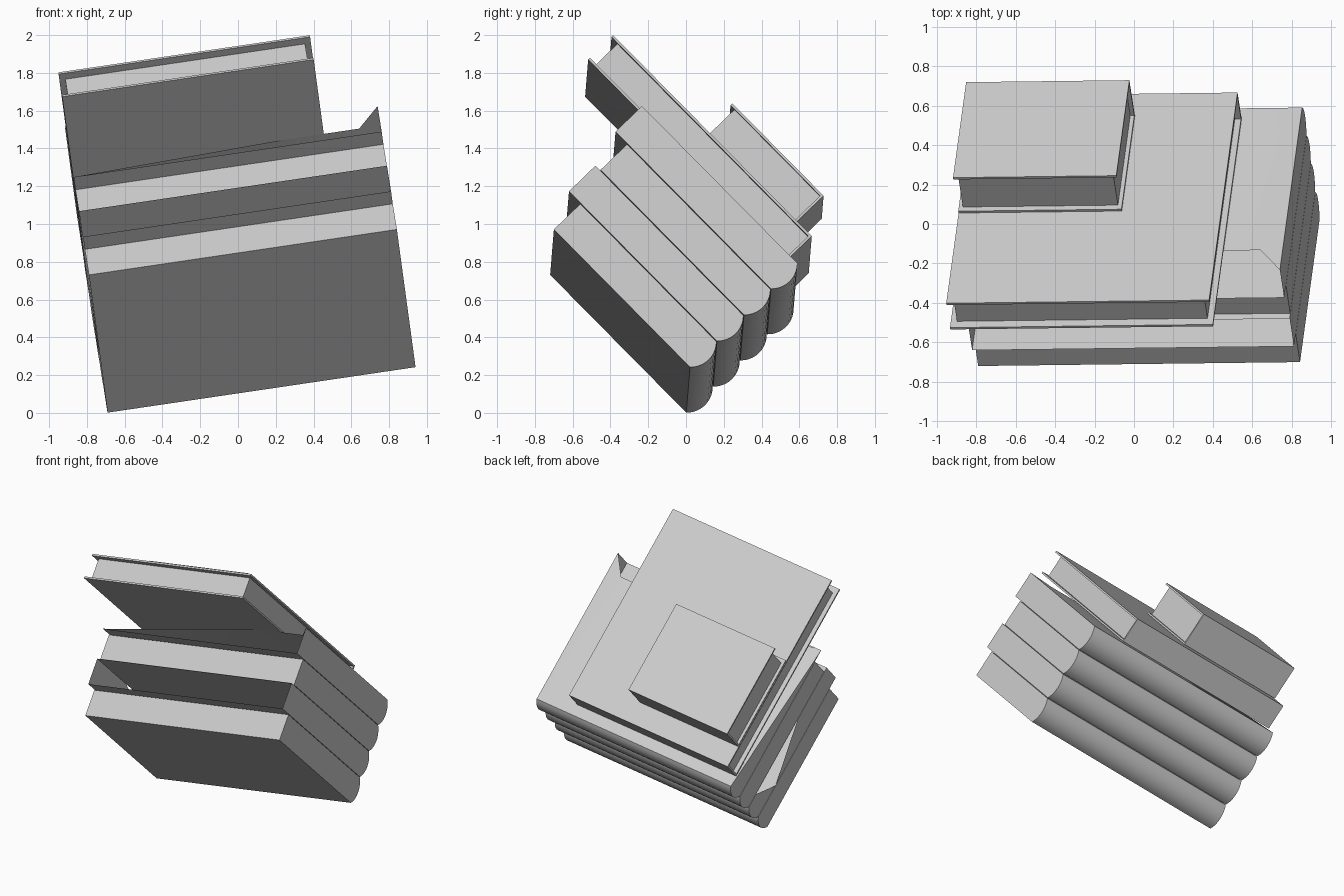
import bpy, bmesh, math
from mathutils import Vector

cube = bpy.data.objects.get("Cube")
if cube:
    bpy.data.objects.remove(cube, do_unlink=True)

grey = bpy.data.materials.new("plain grey")
grey.use_nodes = True
colour = (0.6, 0.6, 0.6, 1)
grey.diffuse_color = colour
grey.node_tree.nodes["Principled BSDF"].inputs["Base Color"].default_value = colour

# Tilted frame of the stack: along the spines, towards the page edges, up the stack
ORIGIN = Vector((-0.69, 0, 0))
ALONG = Vector((0.989, 0.012, 0.146)).normalized()
OUT = Vector((-0.097, -0.70, 0.708))
OUT = (OUT - ALONG * OUT.dot(ALONG)).normalized()
UP = OUT.cross(ALONG)

LENGTH = 1.648
THICK = 0.2
GAP = 0.002
BULGE = 0.041


def place(p):
    return ORIGIN + ALONG * p[0] + OUT * p[1] + UP * p[2]


def make(name, faces):
    """Join faces given as lists of stack coordinates into one object."""
    bm = bmesh.new()
    for face in faces:
        bm.faces.new([bm.verts.new(place(p)) for p in face])
    bmesh.ops.remove_doubles(bm, verts=bm.verts, dist=0.0003)
    bmesh.ops.recalc_face_normals(bm, faces=bm.faces)
    mesh = bpy.data.meshes.new(name)
    bm.to_mesh(mesh)
    bm.free()
    obj = bpy.data.objects.new(name, mesh)
    bpy.context.collection.objects.link(obj)
    mesh.materials.append(grey)
    bpy.ops.object.select_all(action='DESELECT')
    obj.select_set(True)
    bpy.context.view_layer.objects.active = obj
    bpy.ops.object.shade_smooth_by_angle(angle=math.radians(30))
    return obj


def spine_curve(low, high, steps=10):
    """Rounded back of a book, from bottom to top, as (v, n) pairs."""
    half = (high - low) / 2
    radius = (half * half + BULGE * BULGE) / (2 * BULGE)
    swing = math.asin(half / radius)
    pts = []
    for i in range(steps + 1):
        a = swing * (2 * i / steps - 1)
        pts.append((BULGE - radius + radius * math.cos(a), (low + high) / 2 + radius * math.sin(a)))
    return [(-v, n) for v, n in pts]


def at(u, profile):
    return [(u, v, n) for v, n in profile]


def sweep(profile):
    """Quads joining each pair of neighbouring profile points."""
    return [[(0, *a), (LENGTH, *a), (LENGTH, *b), (0, *b)]
            for a, b in zip(profile, profile[1:])]


def levels(index):
    return index * THICK + GAP, (index + 1) * THICK - GAP


def solid_book(name, index, depth):
    low, high = levels(index)
    loop = [(depth, low)] + spine_curve(low, high) + [(depth, high)]
    make(name, sweep(loop + loop[:1]) + [at(0, loop), at(LENGTH, loop)])


def hollow_book(name, index, depth, lid, near_end):
    """Book open at its page edge, with its own lid and -x end faces."""
    low, high = levels(index)
    curve = spine_curve(low, high)
    loop = [(depth, low)] + curve + [(depth, high)]
    faces = sweep([(depth, low)] + curve) + [at(LENGTH, loop), at(0, curve)]
    make(name, faces + lid(low, high) + near_end(low, high))


# Four round-backed books at the bottom of the stack
D2, D4 = 1.12, 1.176
solid_book("bottom_book", 0, 1.03)
hollow_book(
    "second_book", 1, D2,
    lambda lo, hi: [[(0, 0, hi), (LENGTH, 0, hi), (LENGTH, D2, hi), (0, D2, hi)]],
    lambda lo, hi: [at(0, [(0, lo), (0.25, lo), (0.1, hi), (0, hi)]),
                    at(0, [(0.25, lo), (D2, lo), (D2, hi), (0.7, hi)])])
solid_book("third_book", 2, 1.085)
hollow_book(
    "fourth_book", 3, D4,
    lambda lo, hi: [[(0, 0, hi), (LENGTH, 0, hi), (LENGTH, D4, hi),
                     (1.535, 1.03, hi), (1.13, 1.03, hi)],
                    [(0, 0, hi), (1.13, 1.03, hi), (0, D4, lo)]],
    lambda lo, hi: [at(0, [(0, lo), (D4, lo), (0, hi)])])


def block(name, u, v, n):
    corners = lambda k: [(u[0], v[0], n[k]), (u[1], v[0], n[k]), (u[1], v[1], n[k]), (u[0], v[1], n[k])]
    a, b = corners(0), corners(1)
    sides = [[a[i], a[(i + 1) % 4], b[(i + 1) % 4], b[i]] for i in range(4)]
    make(name, [a, b] + sides)


def hardback(name, length, v, n, inset, cover=0.013):
    """Flat-backed book: two covers, a spine board and recessed pages."""
    block(name + "_lower_cover", (0, length), v, (n[0], n[0] + cover))
    block(name + "_upper_cover", (0, length), v, (n[1] - cover, n[1]))
    inner = (n[0] + cover, n[1] - cover)
    block(name + "_spine", (0, length), (v[0], v[0] + cover), inner)
    block(name + "_pages", (inset * 0.7, length - inset * 0.7), (v[0] + cover, v[1] - inset), inner)


# Two hardbacks on top
hardback("large_hardback", 1.346, (0.08, 1.582), (0.802, 0.988), 0.045)
hardback("small_hardback", 0.836, (0.24, 0.931), (0.99, 1.241), 0.03)
